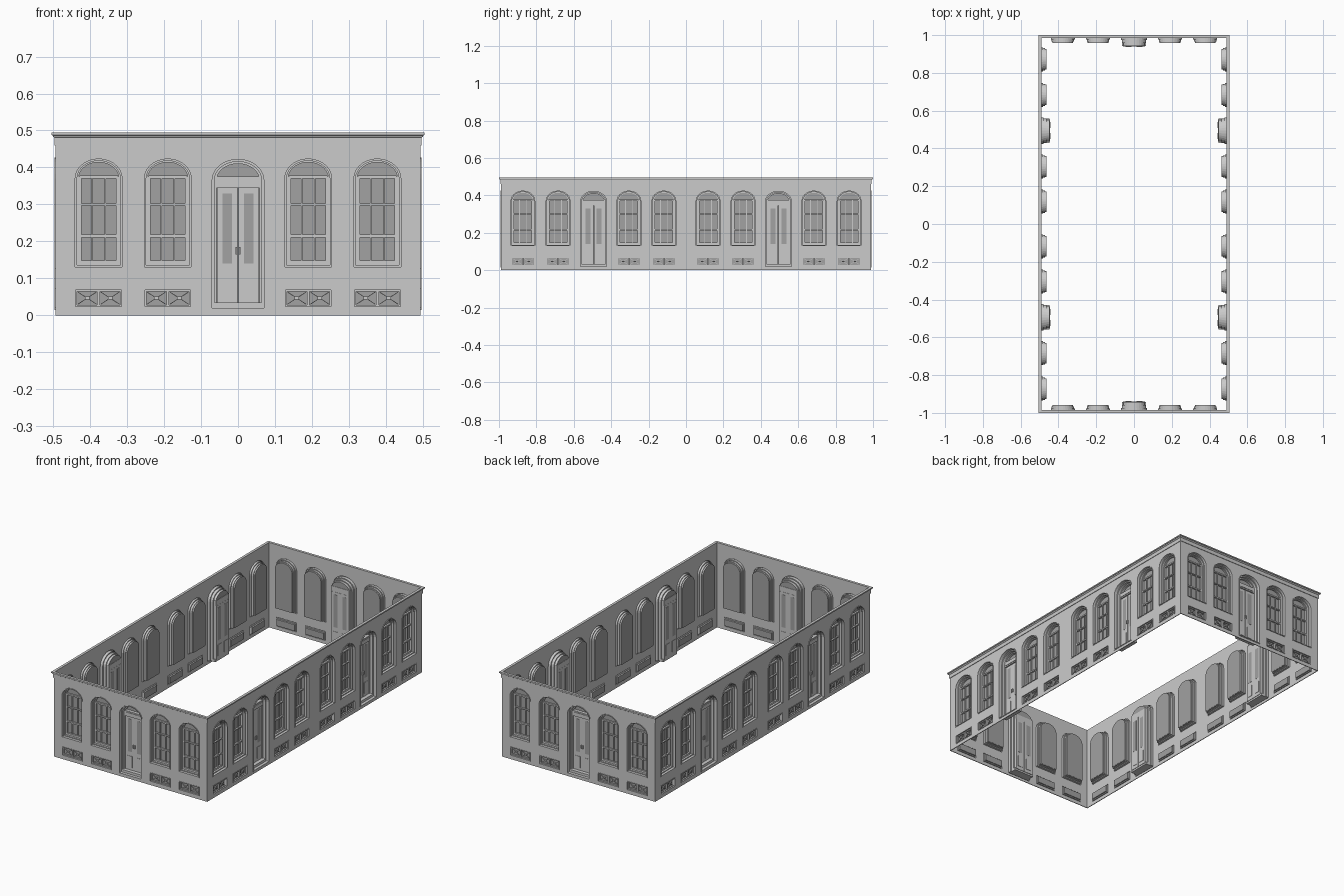
import bpy, bmesh, math
from mathutils import Matrix

cube = bpy.data.objects.get("Cube")
if cube:
    bpy.data.objects.remove(cube)


def material(name, v):
    m = bpy.data.materials.new(name)
    m.use_nodes = True
    m.diffuse_color = (v, v, v, 1)
    m.node_tree.nodes["Principled BSDF"].inputs["Base Color"].default_value = (v, v, v, 1)
    return m


MATS = [material("wall grey", 0.6), material("glass grey", 0.36)]
STONE, GLASS = 0, 1
HX, HY, WALL_TOP = 0.494, 0.989, 0.465


# Local wall frame: x along the wall, y inward, z up
def arch(hw, z0, spring, top, inset=0, n=14):
    w, r = hw - inset, top - spring - inset
    pts = [(-w, z0 + inset), (w, z0 + inset)]
    return pts + [(w * math.cos(math.pi * i / n), spring + r * math.sin(math.pi * i / n))
                  for i in range(n + 1)]


def rect(hw, z0, z1, inset=0):
    w = hw - inset
    return [(-w, z0 + inset), (w, z0 + inset), (w, z1 - inset), (-w, z1 - inset)]


def stepped_recess(bm, outline, steps, back):
    """Loft an outline inward through (inset, depth) steps and close the back."""
    prev = None
    for inset, depth in steps:
        ring = [bm.verts.new((x, depth, z)) for x, z in outline(inset)]
        if prev:
            for i in range(len(ring)):
                j = (i + 1) % len(ring)
                bm.faces.new((prev[i], prev[j], ring[j], ring[i]))
        prev = ring
    bm.faces.new(prev).material_index = back


def box(bm, x0, x1, z0, z1, d0, d1, mat=STONE, turn=0):
    m = (Matrix.Translation(((x0 + x1) / 2, (d0 + d1) / 2, (z0 + z1) / 2))
         @ Matrix.Rotation(turn, 4, 'Y') @ Matrix.Diagonal((x1 - x0, d1 - d0, z1 - z0, 1)))
    verts = bmesh.ops.create_cube(bm, size=1, matrix=m)["verts"]
    for f in {f for v in verts for f in v.link_faces}:
        f.material_index = mat


def to_mesh(bm, name):
    me = bpy.data.meshes.new(name)
    bm.to_mesh(me)
    bm.free()
    for m in MATS:
        me.materials.append(m)
    return me


def place(name, me, matrix=Matrix()):
    ob = bpy.data.objects.new(name, me)
    bpy.context.collection.objects.link(ob)
    ob.matrix_world = matrix
    return ob


def window_outline(inset=0):
    return arch(0.0675, 0.127, 0.37, 0.427, inset)


def door_outline(inset=0):
    return arch(0.075, 0.015, 0.365, 0.427, inset)


def vent_outline(inset=0):
    return rect(0.066, 0.02, 0.073, inset)


# Arched sash window
def make_window():
    bm = bmesh.new()
    stepped_recess(bm, window_outline,
                   [(0, 0), (0, -0.003), (0.004, -0.003), (0.004, 0.012), (0.009, 0.012),
                    (0.009, 0.024), (0.013, 0.024), (0.013, 0.032)], GLASS)
    for s in (-1, 1):
        box(bm, s * 0.051 - 0.004, s * 0.051 + 0.004, 0.14, 0.375, 0.02, 0.031)
        box(bm, s * 0.018 - 0.002, s * 0.018 + 0.002, 0.14, 0.375, 0.024, 0.031)
    for z, h in ((0.143, 0.005), (0.215, 0.004), (0.3, 0.003), (0.374, 0.004)):
        box(bm, -0.052, 0.052, z - h, z + h, 0.021, 0.031)
    return to_mesh(bm, "window")


# Arched double door with transom light
def make_door():
    bm = bmesh.new()
    stepped_recess(bm, door_outline,
                   [(0, 0), (0, -0.003), (0.005, -0.003), (0.005, 0.016), (0.011, 0.016),
                    (0.011, 0.032), (0.017, 0.032), (0.017, 0.046)], GLASS)
    box(bm, -0.058, 0.058, 0.345, 0.376, 0.028, 0.048)
    box(bm, -0.05, 0.05, 0.352, 0.369, 0.025, 0.028)
    box(bm, -0.064, 0.064, 0.02, 0.034, 0.014, 0.046)
    for s in (-1, 1):
        c = s * 0.029
        box(bm, c - 0.0282, c + 0.0282, 0.03, 0.345, 0.035, 0.049)
        box(bm, c - 0.013, c + 0.013, 0.14, 0.33, 0.034, 0.05, GLASS)
        box(bm, c - 0.016, c + 0.016, 0.05, 0.115, 0.033, 0.051)
        box(bm, s * 0.005 - 0.002, s * 0.005 + 0.002, 0.165, 0.185, 0.029, 0.035)
    return to_mesh(bm, "door")


# Basement vent with crossed grilles
def make_vent():
    bm = bmesh.new()
    stepped_recess(bm, vent_outline,
                   [(0, 0), (0, -0.002), (0.004, -0.002), (0.004, 0.006), (0.008, 0.006),
                    (0.008, 0.014)], GLASS)
    box(bm, -0.004, 0.004, 0.026, 0.067, 0.002, 0.013)
    for c in (-0.031, 0.031):
        for s in (-1, 1):
            box(bm, c - 0.03, c + 0.03, 0.0455, 0.0475, 0.007, 0.011, turn=s * 0.58)
        box(bm, c - 0.006, c + 0.006, 0.0425, 0.0505, 0.005, 0.012)
    return to_mesh(bm, "vent")


WINDOW, DOOR, VENT = make_window(), make_door(), make_vent()


# Wall sheet with openings cut in its outline
def make_wall(half, windows, doors):
    bm = bmesh.new()
    loops = [rect(half, 0, WALL_TOP)]
    for c in windows:
        loops += [[(x + c, z) for x, z in o()] for o in (window_outline, vent_outline)]
    loops += [[(x + c, z) for x, z in door_outline()] for c in doors]
    edges = []
    for loop in loops:
        vs = [bm.verts.new((x, 0, z)) for x, z in loop]
        edges += [bm.edges.new((vs[i - 1], vs[i])) for i in range(len(vs))]
    bmesh.ops.triangle_fill(bm, edges=edges, use_beauty=True, normal=(0, -1, 0))
    bmesh.ops.recalc_face_normals(bm, faces=bm.faces)
    if sum(f.normal.y for f in bm.faces) > 0:
        bmesh.ops.reverse_faces(bm, faces=bm.faces)
    return to_mesh(bm, "wall")


def mirrored(values):
    return [s * v for v in values for s in (-1, 1)]


end_layout = (HX, HY, mirrored([0.19, 0.377]), [0])
side_layout = (HY, HX, mirrored([0.118, 0.305, 0.684, 0.872]), mirrored([0.494]))
sides = [("front", end_layout), ("left", side_layout), ("back", end_layout), ("right", side_layout)]

for k, (side, (half, offset, windows, doors)) in enumerate(sides):
    frame = Matrix.Rotation(k * math.pi / 2, 4, 'Z') @ Matrix.Translation((0, -offset, 0))
    wall = place(side + "_wall", make_wall(half, windows, doors), frame)
    thick = wall.modifiers.new("thickness", 'SOLIDIFY')
    thick.thickness, thick.offset = 0.004, -1
    for c in windows:
        spot = frame @ Matrix.Translation((c, 0, 0))
        place(side + "_window", WINDOW, spot)
        place(side + "_vent", VENT, spot)
    for c in doors:
        place(side + "_door", DOOR, frame @ Matrix.Translation((c, 0, 0)))

# Mitred cornice running round the top
profile = [(-0.004, 0.46), (0.003, 0.46), (0.003, 0.481), (0.006, 0.483), (0.008, 0.487),
           (0.011, 0.488), (0.011, 0.495), (-0.004, 0.495)]
bm = bmesh.new()
rings = [[bm.verts.new((sx * (HX + o), sy * (HY + o), z))
          for sx, sy in ((-1, -1), (1, -1), (1, 1), (-1, 1))] for o, z in profile]
for i, ring in enumerate(rings):
    below = rings[i - 1]
    for j in range(4):
        k = (j + 1) % 4
        bm.faces.new((below[j], below[k], ring[k], ring[j]))
bmesh.ops.recalc_face_normals(bm, faces=bm.faces)
place("cornice", to_mesh(bm, "cornice"))
